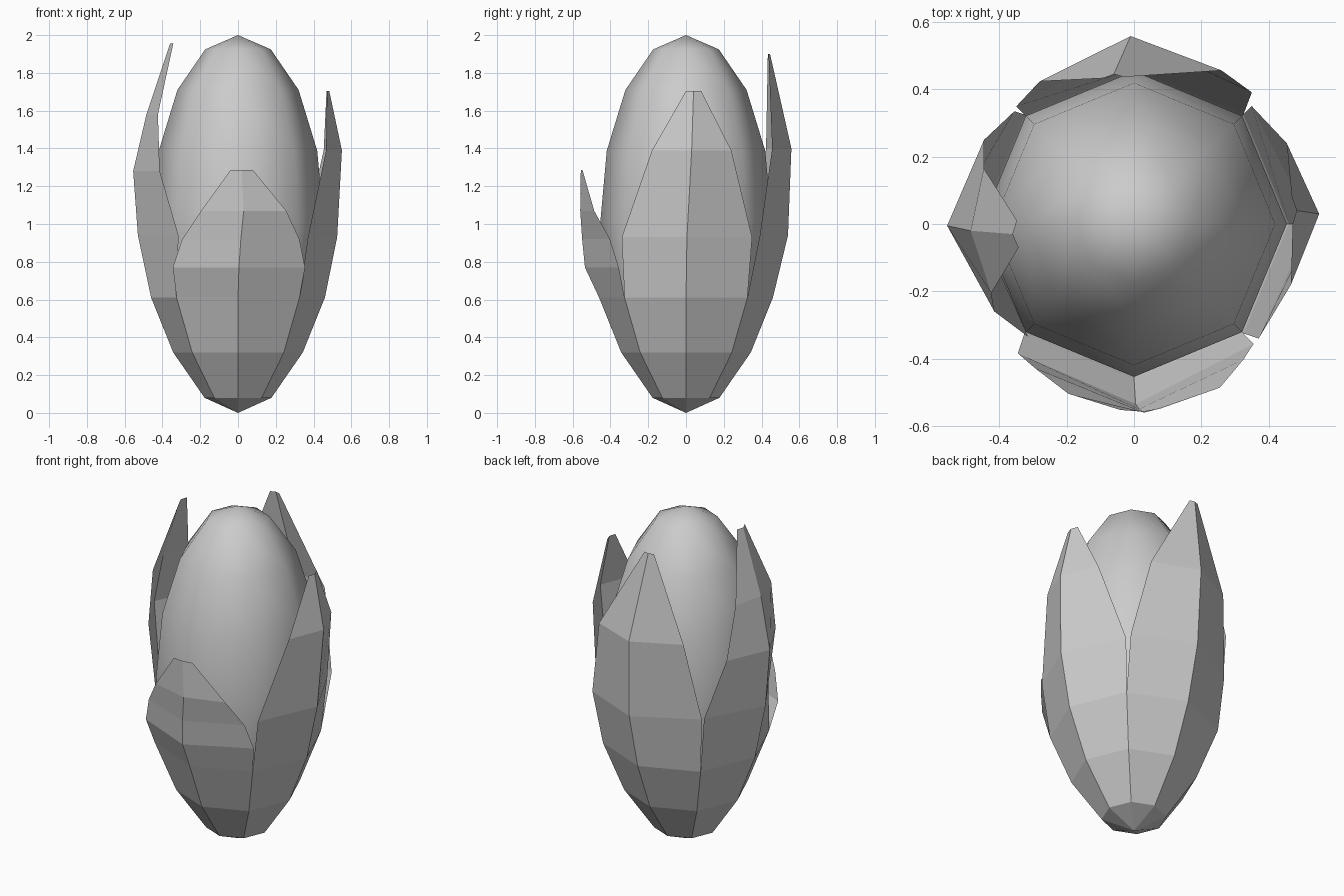
import bpy
import bmesh
from math import cos, sin, pi

if "Cube" in bpy.data.objects:
    bpy.data.objects.remove(bpy.data.objects["Cube"], do_unlink=True)

# Single pale grey material
grey = bpy.data.materials.new("pale_grey")
grey.use_nodes = True
colour = (0.6, 0.6, 0.6, 1)
grey.diffuse_color = colour
grey.node_tree.nodes["Principled BSDF"].inputs["Base Color"].default_value = colour


def finish(bm, name, smooth):
    mesh = bpy.data.meshes.new(name)
    for face in bm.faces:
        face.smooth = smooth
    bm.to_mesh(mesh)
    bm.free()
    mesh.materials.append(grey)
    obj = bpy.data.objects.new(name, mesh)
    bpy.context.collection.objects.link(obj)
    return obj


# Egg-shaped core: eight sides, corners on the axes
bm = bmesh.new()
bmesh.ops.create_uvsphere(bm, u_segments=8, v_segments=8, radius=1)
bmesh.ops.scale(bm, vec=(0.454, 0.454, 0.992), verts=bm.verts)
bmesh.ops.translate(bm, vec=(0, 0, 1.008), verts=bm.verts)
finish(bm, "core", True)

# Lower cup shared by all leaves: (height, radius)
CUP = [(0.08, 0.177), (0.32, 0.343), (0.61, 0.46)]


def leaf(name, angle, tilt, upper):
    """Folded sheet; upper rows are (height, ridge depth, sway, half width, edge depth)."""
    corner = cos(pi / 4)
    rows = [(z, r, 0, r * corner, r * corner) for z, r in CUP]
    lean = [0] * len(CUP) + [tilt] * len(upper)
    out, side = (cos(angle), sin(angle)), (-sin(angle), cos(angle))
    bm = bmesh.new()

    def point(u, d, z):
        return bm.verts.new((out[0] * d + side[0] * u, out[1] * d + side[1] * u, z))

    base = point(0, 0, 0)
    previous = None
    for (z, ridge, sway, half, edge), t in zip(rows + upper, lean):
        row = [point(sway - half, edge + t * half, z),
               point(sway, ridge, z),
               point(sway + half, edge - t * half, z)]
        for i in range(2):
            if previous:
                bm.faces.new((previous[i], previous[i + 1], row[i + 1], row[i]))
            else:
                bm.faces.new((base, row[i + 1], row[i]))
        previous = row
    finish(bm, name, False)


# Four leaves of different heights
leaf("front_leaf", -pi / 2, 0.04, [
    (0.77, 0.535, 0.005, 0.35, 0.37),
    (0.92, 0.55, 0.015, 0.31, 0.415),
    (1.07, 0.56, 0.03, 0.225, 0.495),
    (1.285, 0.557, 0.02, 0.06, 0.55)])
leaf("left_leaf", 0, 0.03, [
    (0.93, 0.525, 0.005, 0.345, 0.36),
    (1.39, 0.55, 0.03, 0.21, 0.46),
    (1.705, 0.483, 0.04, 0.04, 0.47)])
leaf("back_leaf", pi / 2, 0.06, [
    (0.94, 0.54, 0, 0.35, 0.37),
    (1.4, 0.558, 0.01, 0.27, 0.44),
    (1.9, 0.445, 0.06, 0.03, 0.435)])
leaf("right_leaf", pi, 0.06, [
    (0.94, 0.53, 0, 0.335, 0.335),
    (1.28, 0.555, 0.005, 0.255, 0.43),
    (1.58, 0.485, 0.02, 0.185, 0.435),
    (1.955, 0.36, 0.03, 0.04, 0.345)])
